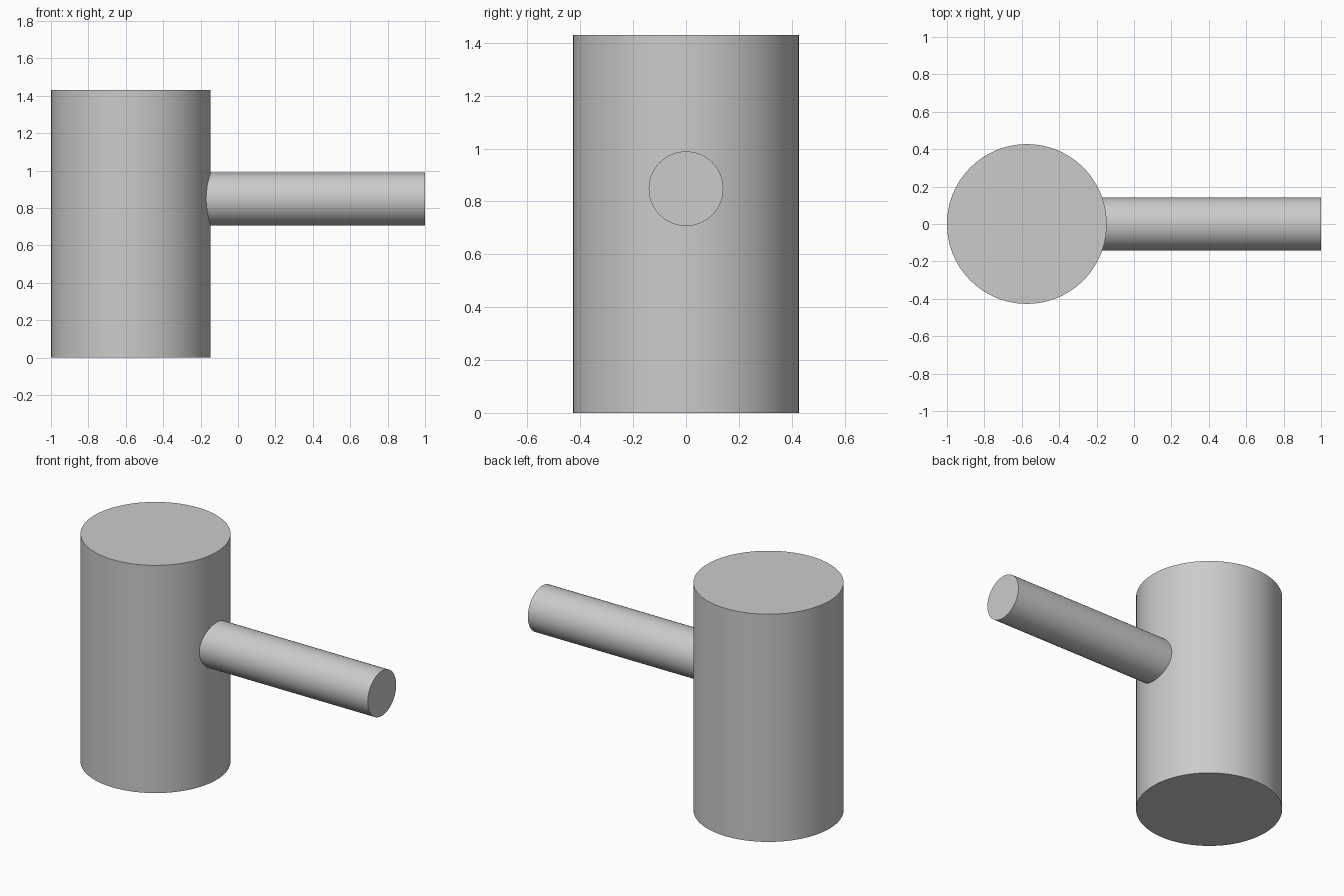
import bpy
import math

default = bpy.data.objects.get("Cube")
if default:
    bpy.data.objects.remove(default, do_unlink=True)

# One plain grey for the whole model
grey = bpy.data.materials.new("light_grey")
grey.use_nodes = True
colour = (0.6, 0.6, 0.6, 1)
grey.diffuse_color = colour
grey.node_tree.nodes["Principled BSDF"].inputs["Base Color"].default_value = colour


def rod(name, radius, length, centre, tilt=0):
    """Smooth-sided cylinder with sharp flat ends, tilted about y."""
    bpy.ops.mesh.primitive_cylinder_add(
        vertices=96, radius=radius, depth=length,
        location=centre, rotation=(0, tilt, 0))
    obj = bpy.context.object
    obj.name = name
    obj.data.materials.append(grey)
    bpy.ops.object.shade_smooth_by_angle(angle=math.radians(30))
    return obj


# Upright drum
drum_radius, drum_height = 0.427, 1.43
drum_x = drum_radius - 1
rod("drum", drum_radius, drum_height, (drum_x, 0, drum_height / 2))

# Horizontal handle, its inner end just buried in the drum wall
handle_radius, handle_z, handle_end = 0.141, 0.848, 1.0
handle_start = drum_x + math.sqrt(drum_radius**2 - handle_radius**2) - 0.005
rod("handle", handle_radius, handle_end - handle_start,
    ((handle_start + handle_end) / 2, 0, handle_z), math.pi / 2)
